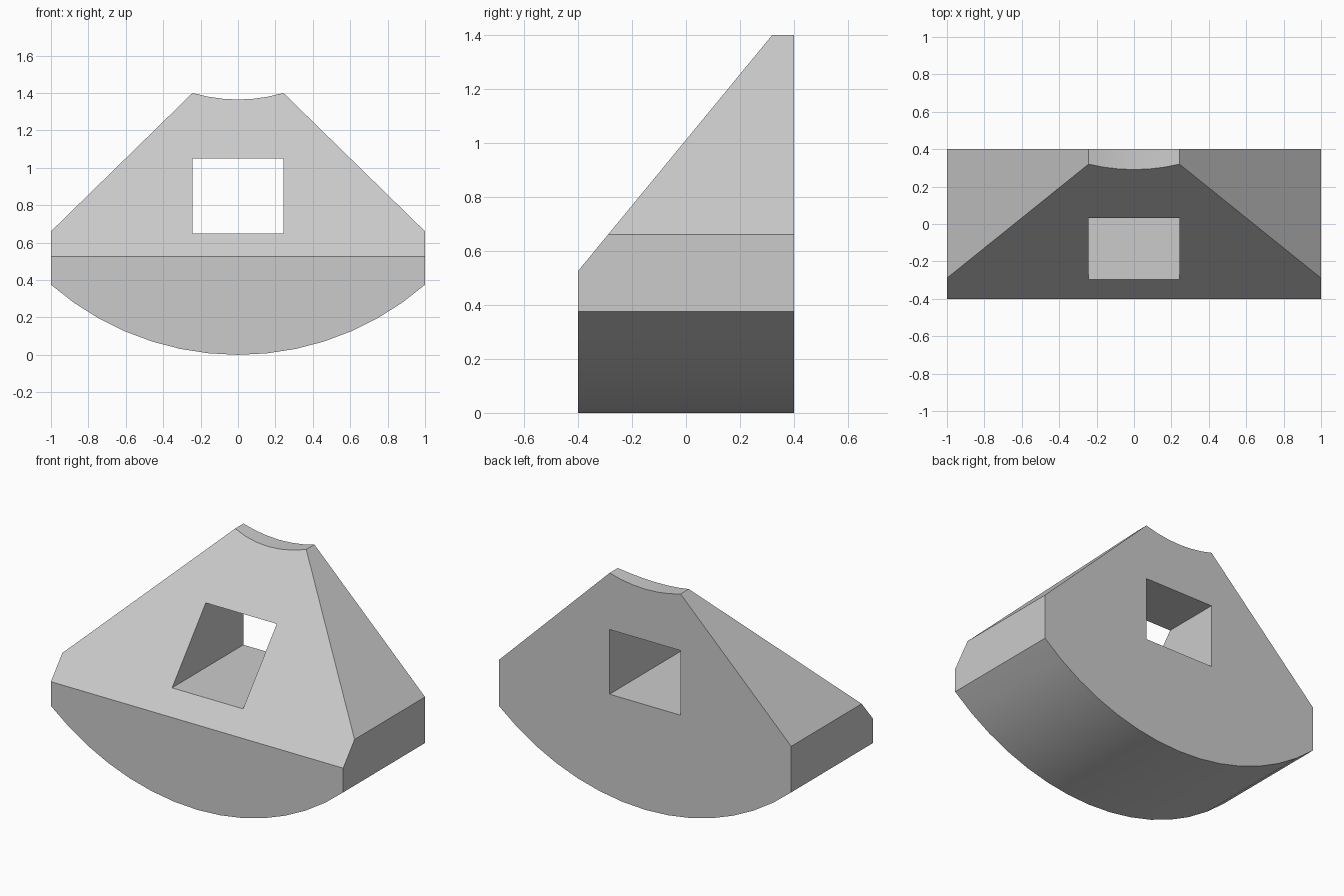
import bpy
import bmesh
from math import asin, cos, sin, radians
from mathutils import Vector

default = bpy.data.objects.get("Cube")
if default:
    bpy.data.objects.remove(default, do_unlink=True)

HALF_DEPTH = 0.4
HOLE_HALF = 0.243


def arc(half_width, sag, low, steps):
    """Points of a sagging arc, left to right, lowest at x = 0."""
    radius = (half_width ** 2 + sag ** 2) / (2 * sag)
    reach = asin(half_width / radius)
    angles = [reach * (2 * i / steps - 1) for i in range(steps + 1)]
    return [(radius * sin(a), low + radius * (1 - cos(a))) for a in angles]


def make_object(name, bm):
    bmesh.ops.recalc_face_normals(bm, faces=bm.faces)
    mesh = bpy.data.meshes.new(name)
    bm.to_mesh(mesh)
    bm.free()
    obj = bpy.data.objects.new(name, mesh)
    bpy.context.collection.objects.link(obj)
    return obj


# Plain grey material
grey = bpy.data.materials.new("light_grey")
grey.use_nodes = True
colour = (0.6, 0.6, 0.6, 1)
grey.diffuse_color = colour
grey.node_tree.nodes["Principled BSDF"].inputs["Base Color"].default_value = colour

# Body: curved base, tapering shoulders and a dished top, extruded in depth
outline = arc(1, 0.375, 0, 14) + arc(HOLE_HALF, 0.035, 1.365, 6)[::-1]
# Short upright walls between the base and the shoulders
outline[15:15] = [(1, 0.66)]
outline.append((-1, 0.66))
bm = bmesh.new()
face = bm.faces.new([bm.verts.new((x, -HALF_DEPTH, z)) for x, z in outline])
swept = bmesh.ops.extrude_face_region(bm, geom=[face])["geom"]
bmesh.ops.translate(bm, vec=(0, 2 * HALF_DEPTH, 0),
                    verts=[g for g in swept if isinstance(g, bmesh.types.BMVert)])
if not face.is_valid or len(bm.faces) < len(outline) + 2:
    bm.faces.new([v for v in bm.verts if v.co.y < 0])
bmesh.ops.recalc_face_normals(bm, faces=bm.faces)

# Sloping front face
slope = Vector((0, 0.72, 0.875))
cut = bmesh.ops.bisect_plane(bm, geom=bm.verts[:] + bm.edges[:] + bm.faces[:],
                             plane_co=(0, -HALF_DEPTH, 0.525),
                             plane_no=(0, -slope.z, slope.y), clear_outer=True)
rim = [g for g in cut["geom_cut"] if isinstance(g, bmesh.types.BMEdge)]
bmesh.ops.contextual_create(bm, geom=rim)
body = make_object("wedge_body", bm)
body.data.materials.append(grey)

# Rectangular opening through the body
bm = bmesh.new()
bmesh.ops.create_cube(bm, size=1)
bmesh.ops.scale(bm, vec=(2 * HOLE_HALF, 2, 0.4), verts=bm.verts)
bmesh.ops.translate(bm, vec=(0, 0, 0.85), verts=bm.verts)
cutter = make_object("opening_cutter", bm)
cutter.data.materials.append(grey)
cutter.hide_render = True

opening = body.modifiers.new("opening", 'BOOLEAN')
opening.operation = 'DIFFERENCE'
opening.solver = 'EXACT'
opening.object = cutter
bpy.ops.object.select_all(action='DESELECT')
body.select_set(True)
bpy.context.view_layer.objects.active = body
bpy.ops.object.modifier_apply(modifier=opening.name)
bpy.data.objects.remove(cutter, do_unlink=True)

# Smooth curved base and top, crisp edges elsewhere
bpy.ops.object.shade_smooth_by_angle(angle=radians(30))
